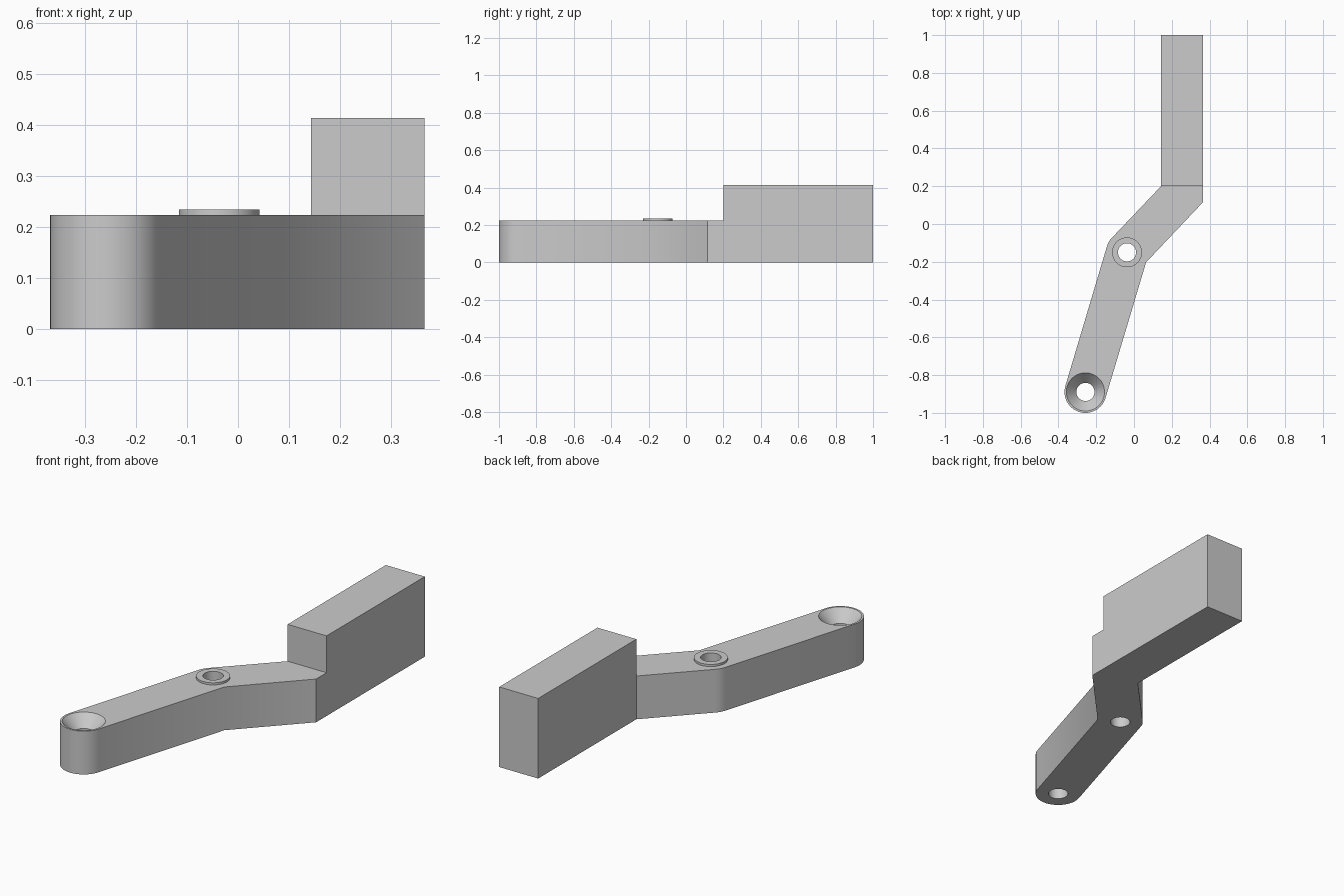
import bpy
import math
from mathutils import Vector

default = bpy.data.objects.get("Cube")
if default:
    bpy.data.objects.remove(default, do_unlink=True)

HALF = 0.111          # half width of the arm
ARM_TOP = 0.223
BLOCK_TOP = 0.413
BORE = 0.048
TIP = Vector((-0.257, -0.889))
PIVOT = Vector((-0.037, -0.15))

grey = bpy.data.materials.new("plain grey")
grey.use_nodes = True
colour = (0.6, 0.6, 0.6, 1)
grey.diffuse_color = colour
grey.node_tree.nodes["Principled BSDF"].inputs["Base Color"].default_value = colour


def make(name, verts, faces):
    mesh = bpy.data.meshes.new(name)
    mesh.from_pydata(verts, [], faces)
    mesh.materials.append(grey)
    obj = bpy.data.objects.new(name, mesh)
    bpy.context.collection.objects.link(obj)
    return obj


def prism(name, outline, low, high):
    n = len(outline)
    verts = [(x, y, z) for z in (low, high) for x, y in outline]
    faces = [(i, (i + 1) % n, n + (i + 1) % n, n + i) for i in range(n)]
    faces += [tuple(reversed(range(n))), tuple(range(n, 2 * n))]
    return make(name, verts, faces)


def lathe(name, centre, profile, closed=False, n=64):
    """Turn (radius, height) pairs listed upwards on the outside."""
    k = len(profile)
    verts = [(centre.x + r * math.cos(math.tau * i / n),
              centre.y + r * math.sin(math.tau * i / n), z)
             for r, z in profile for i in range(n)]
    faces = [(j * n + i, j * n + (i + 1) % n,
              (j + 1) % k * n + (i + 1) % n, (j + 1) % k * n + i)
             for j in range(k if closed else k - 1) for i in range(n)]
    if not closed:
        faces += [tuple(reversed(range(n))), tuple(range((k - 1) * n, k * n))]
    return make(name, verts, faces)


def arc(centre, start, end, n):
    return [centre + HALF * Vector((math.cos(a), math.sin(a)))
            for a in (start + (end - start) * i / n for i in range(n + 1))]


def cut(target, cutter):
    mod = target.modifiers.new("cut", "BOOLEAN")
    mod.operation = "DIFFERENCE"
    mod.solver = "EXACT"
    mod.object = cutter
    bpy.context.view_layer.update()
    graph = bpy.context.evaluated_depsgraph_get()
    mesh = bpy.data.meshes.new_from_object(target.evaluated_get(graph))
    target.modifiers.clear()
    target.data = mesh
    bpy.data.objects.remove(cutter, do_unlink=True)


def smooth(obj):
    bpy.ops.object.select_all(action="DESELECT")
    obj.select_set(True)
    bpy.context.view_layer.objects.active = obj
    bpy.ops.object.shade_smooth_by_angle(angle=math.radians(30))


# Bent body: rounded tip, inner corner, block end, rounded outer corner
lower = math.atan2(PIVOT.y - TIP.y, PIVOT.x - TIP.x)
upper = math.atan2(0.315, 0.30)
quarter = math.pi / 2
outline = arc(TIP, lower + quarter, lower + 3 * quarter, 32)
outline += [Vector(p) for p in ((0.064, -0.203), (0.365, 0.115),
                                (0.365, 1.0), (0.143, 1.0), (0.143, 0.2))]
outline += arc(PIVOT, upper + quarter, lower + quarter, 8)
body = prism("bent_arm", outline, 0, BLOCK_TOP)

# Step down from the block to the arm
cut(body, prism("step_cutter", [(-1, -2), (1, -2), (1, 0.2), (-1, 0.2)], ARM_TOP, 1))

# Pivot bore and countersunk tip bore
cut(body, lathe("pivot_cutter", PIVOT, [(BORE, -0.1), (BORE, 0.5)]))
cut(body, lathe("tip_cutter", TIP, [(BORE, -0.1), (BORE, ARM_TOP - 0.06),
                                    (0.101, ARM_TOP), (0.101, 0.5)]))
smooth(body)

# Raised ring around the pivot bore
ring = lathe("pivot_ring", PIVOT, [(0.079, ARM_TOP), (0.079, 0.234),
                                   (BORE, 0.234), (BORE, ARM_TOP)], closed=True)
smooth(ring)
